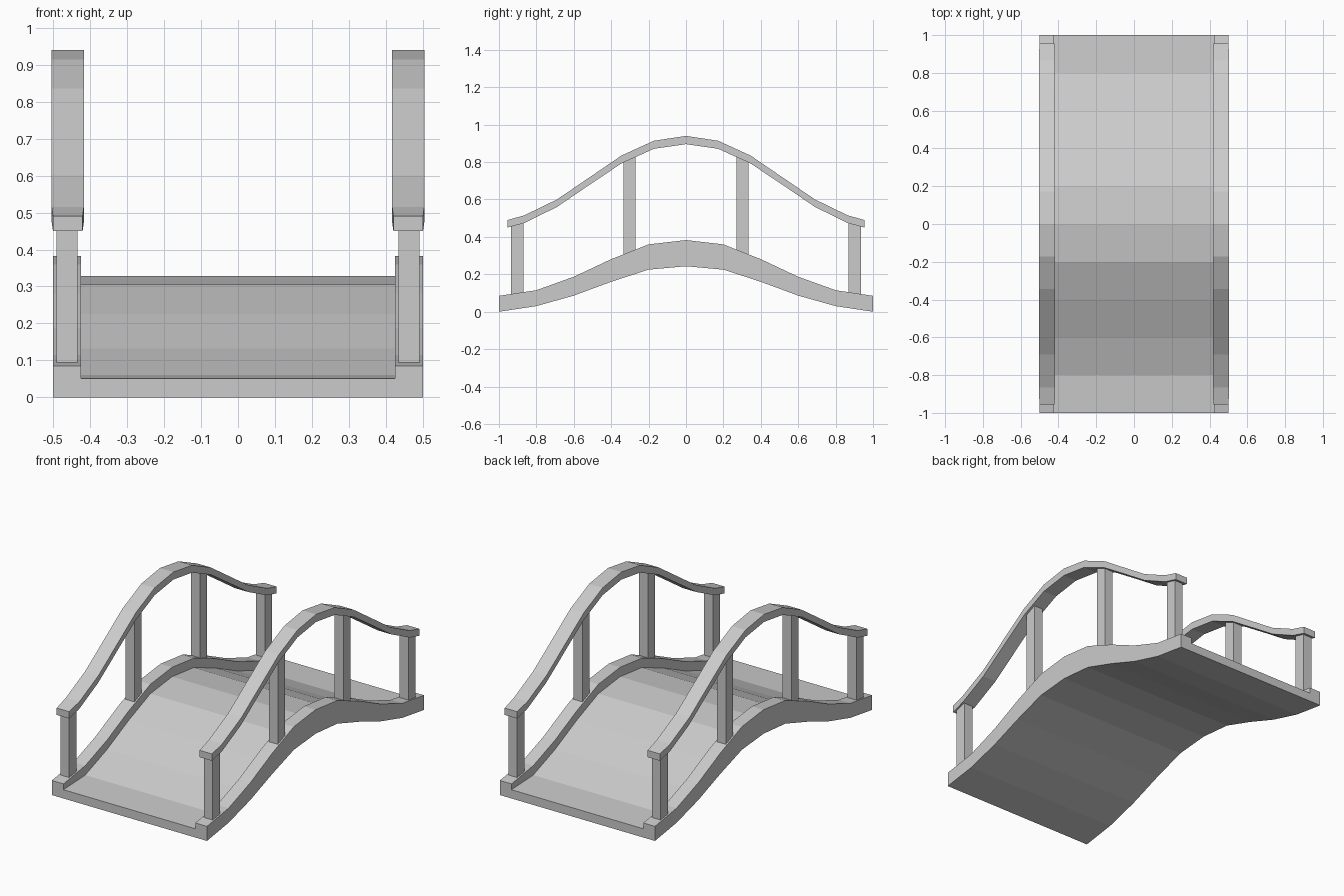
import bpy, bmesh

if "Cube" in bpy.data.objects:
    bpy.data.objects.remove(bpy.data.objects["Cube"])

# Half profiles (y, top z, bottom z) from the crown to the end
CURB = [(0, .383, .243), (.2, .36, .225), (.4, .281, .16),
        (.6, .187, .086), (.8, .115, .03), (1, .085, 0)]
RAIL = [(0, .94, .896), (.172, .914, .871), (.345, .835, .793),
        (.518, .717, .677), (.69, .6, .56), (.865, .515, .474), (.955, .49, .45)]


def full(profile):
    return [(-y, t, b) for y, t, b in reversed(profile[1:])] + profile


def height(profile, y, k):
    y = abs(y)
    for a, b in zip(profile, profile[1:]):
        if a[0] <= y <= b[0]:
            return a[k] + (b[k] - a[k]) * (y - a[0]) / (b[0] - a[0])


def loft(name, sections):
    """Skin a list of equal-sized point loops and cap both ends."""
    bm = bmesh.new()
    rings = [[bm.verts.new(p) for p in s] for s in sections]
    n = len(rings[0])
    for a, b in zip(rings, rings[1:]):
        for i in range(n):
            j = (i + 1) % n
            bm.faces.new((a[i], a[j], b[j], b[i]))
    bm.faces.new(rings[0])
    bm.faces.new(rings[-1])
    bmesh.ops.recalc_face_normals(bm, faces=bm.faces[:])
    me = bpy.data.meshes.new(name)
    bm.to_mesh(me)
    bm.free()
    ob = bpy.data.objects.new(name, me)
    bpy.context.collection.objects.link(ob)
    return ob


# Arched deck with raised curbs: one U-shaped section swept along y
deck = []
for y, t, b in full(CURB):
    d = t - (.055 if abs(y) < 1 else .034)
    deck.append([(-.5, y, b), (.5, y, b), (.5, y, t), (.425, y, t),
                 (.425, y, d), (-.425, y, d), (-.425, y, t), (-.5, y, t)])
loft("deck", deck)

for side, s in (("left", -1), ("right", 1)):
    # Handrail, slightly narrower at its tips
    rail = []
    for y, t, b in full(RAIL):
        w = .04 if abs(y) > .9 else .0435
        c = s * .4605
        rail.append([(c - w, y, b), (c + w, y, b), (c + w, y, t), (c - w, y, t)])
    loft(side + "_handrail", rail)

    # Posts, cut to the slopes of curb and rail
    for i, yc in enumerate((-.902, -.302, .302, .902)):
        secs = []
        for y in (yc - .033, yc + .033):
            z0 = height(CURB, y, 1) - .004
            z1 = height(RAIL, y, 2) + .004
            secs.append([(s * .434, y, z0), (s * .491, y, z0),
                         (s * .491, y, z1), (s * .434, y, z1)])
        loft(f"{side}_post_{i + 1}", secs)
